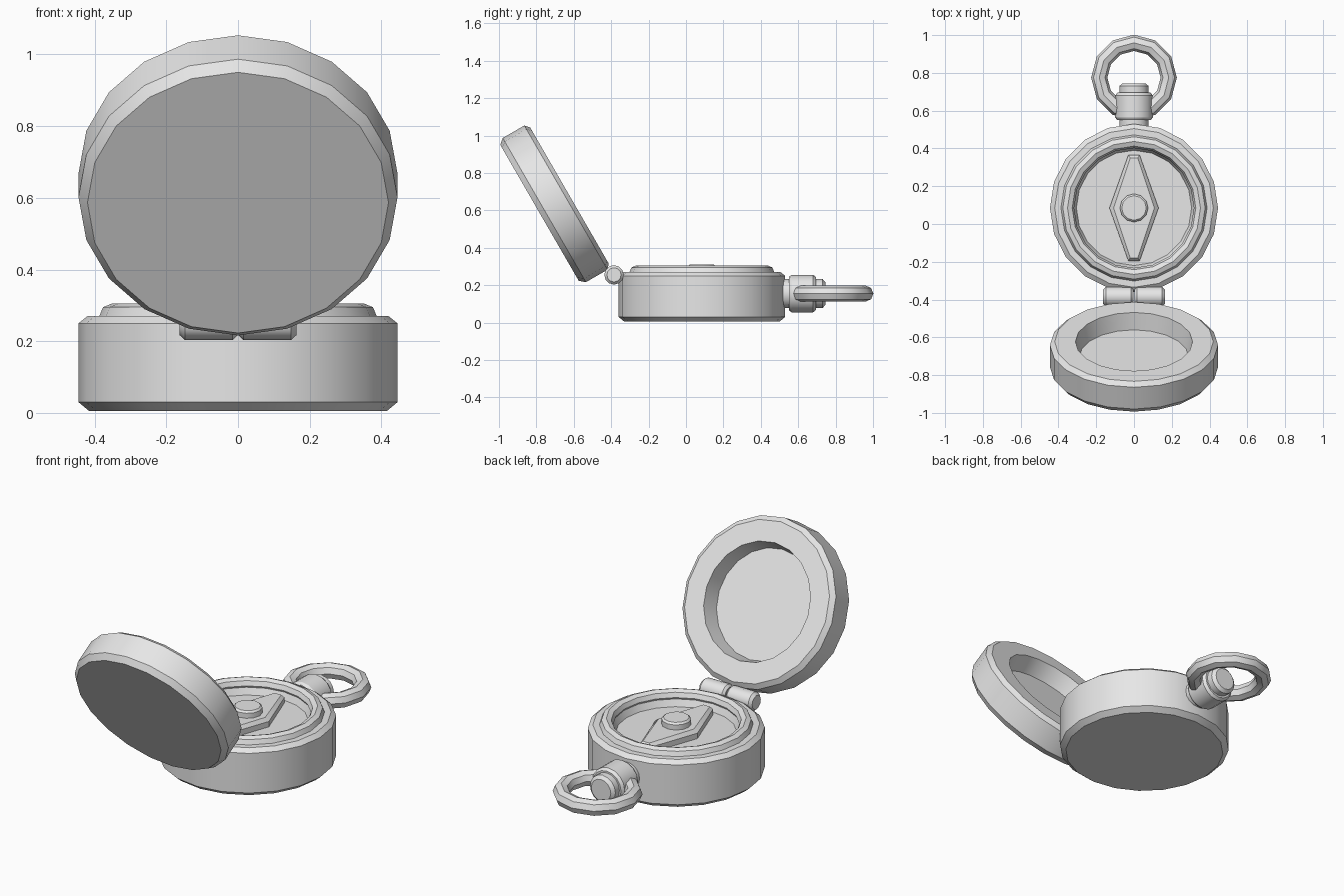
import bpy, bmesh, math
from mathutils import Matrix, Vector

cube = bpy.data.objects.get("Cube")
if cube:
    bpy.data.objects.remove(cube, do_unlink=True)

metal = bpy.data.materials.new("pale_grey_metal")
metal.use_nodes = True
metal.diffuse_color = (0.8, 0.8, 0.8, 1)
metal.node_tree.nodes["Principled BSDF"].inputs["Base Color"].default_value = (0.8, 0.8, 0.8, 1)


def finish(name, bm, matrix):
    """Turn a bmesh into a placed, shaded object."""
    bmesh.ops.recalc_face_normals(bm, faces=bm.faces)
    mesh = bpy.data.meshes.new(name)
    bm.to_mesh(mesh)
    bm.free()
    mesh.materials.append(metal)
    obj = bpy.data.objects.new(name, mesh)
    bpy.context.collection.objects.link(obj)
    obj.matrix_world = matrix
    bpy.ops.object.select_all(action='DESELECT')
    obj.select_set(True)
    bpy.context.view_layer.objects.active = obj
    bpy.ops.object.shade_smooth_by_angle(angle=math.radians(30))
    return obj


def loft(bm, rings, closed=False):
    """Join rings of vertices with quads, capping the ends of open lofts."""
    n = len(rings[0])
    pairs = list(zip(rings, rings[1:]))
    if closed:
        pairs.append((rings[-1], rings[0]))
    else:
        bm.faces.new(rings[0])
        bm.faces.new(rings[-1])
    for a, b in pairs:
        for i in range(n):
            j = (i + 1) % n
            bm.faces.new((a[i], a[j], b[j], b[i]))


def lathe(name, profile, matrix, sides=20, closed=False):
    """Revolve (radius, height) points around the local z axis."""
    bm = bmesh.new()
    rings = []
    for r, z in profile:
        angles = [math.tau * i / sides for i in range(sides)]
        rings.append([bm.verts.new((r * math.cos(a), r * math.sin(a), z)) for a in angles])
    loft(bm, rings, closed)
    return finish(name, bm, matrix)


def torus(name, major, minor, matrix, sides, section=8):
    angles = [math.tau * i / section for i in range(section)]
    profile = [(major + minor * math.cos(a), minor * math.sin(a)) for a in angles]
    return lathe(name, profile, matrix, sides, closed=True)


def at(x, y, z):
    return Matrix.Translation((x, y, z))


CENTRE_Y = 0.085

# Case with a recessed dial
lathe("case", [(0.415, 0.005), (0.445, 0.03), (0.445, 0.25), (0.42, 0.27),
               (0.325, 0.27), (0.305, 0.225)], at(0, CENTRE_Y, 0))
torus("bezel_ring", 0.352, 0.035, at(0, CENTRE_Y, 0.27), 20)

# Diamond needle with a sloped edge, and its hub
bm = bmesh.new()
rings = []
for width, length, tip, z in ((0.13, 0.28, 0.03, 0.215), (0.13, 0.28, 0.03, 0.255),
                              (0.108, 0.265, 0.02, 0.272)):
    outline = [(width, 0), (tip, length), (-tip, length),
               (-width, 0), (-tip, -length), (tip, -length)]
    rings.append([bm.verts.new((x, y, z)) for x, y in outline])
loft(bm, rings)
finish("needle", bm, at(0, CENTRE_Y, 0))
lathe("needle_hub", [(0.075, 0.26), (0.075, 0.3), (0.065, 0.31)], at(0, CENTRE_Y, 0), 12)

# Hinge knuckles, mirrored about the middle
for side, label in ((1, "left"), (-1, "right")):
    turn = Matrix.Rotation(side * math.pi / 2, 4, 'Y')
    lathe("hinge_knuckle_" + label,
          [(0.04, 0.003), (0.052, 0.015), (0.052, 0.148), (0.038, 0.163)],
          at(0, -0.385, 0.255) @ turn, 12)

# Open lid, its hollow side facing up and back
tilt = Matrix.Rotation(math.radians(-60), 4, 'X')
lathe("lid", [(0.42, -0.185), (0.445, -0.155), (0.445, -0.022), (0.42, 0),
              (0.31, 0), (0.29, -0.095)], at(0, -0.623, 0.679) @ tilt)

# Crown and carrying loop at the back
backward = Matrix.Rotation(math.radians(-90), 4, 'X')
lathe("crown", [(0.078, 0.5), (0.078, 0.55), (0.09, 0.55), (0.1, 0.565), (0.1, 0.68),
                (0.088, 0.695), (0.078, 0.695), (0.078, 0.73), (0.06, 0.745)],
      at(0, 0, 0.155) @ backward, 16)
torus("carrying_loop", 0.184, 0.043, at(0, 0.775, 0.155), 12)
